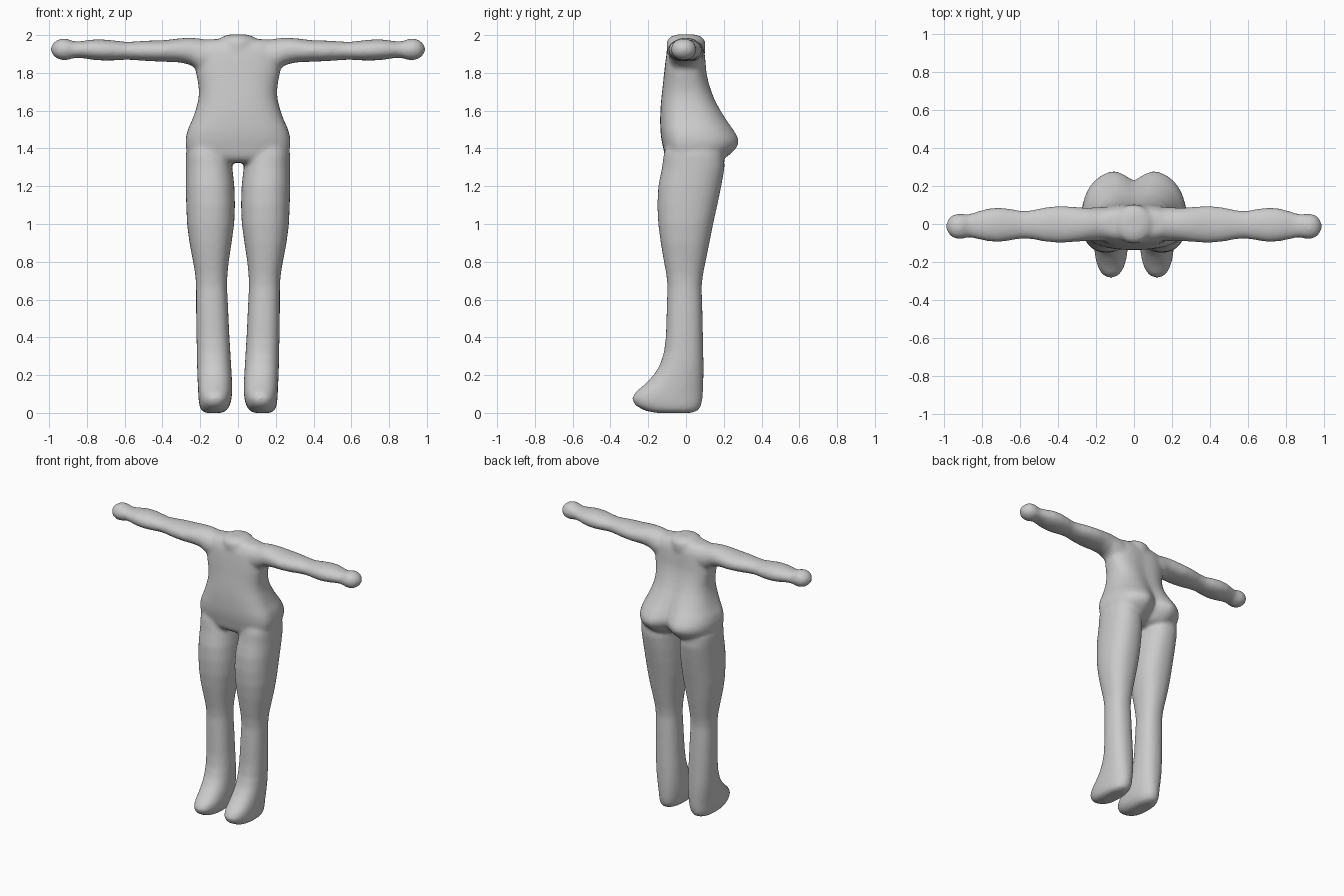
import bpy, bmesh, math
from mathutils import Vector

SIDES = 48
bm = bmesh.new()


def unit(t, n):
    """Point on a unit superellipse."""
    c, s = math.cos(t), math.sin(t)
    return (math.copysign(abs(c) ** (2 / n), c), math.copysign(abs(s) ** (2 / n), s))


def skin(rings):
    """Closed tube through a list of point rings."""
    loops = [[bm.verts.new(p) for p in ring] for ring in rings]
    for a, b in zip(loops, loops[1:]):
        for i in range(SIDES):
            j = (i + 1) % SIDES
            bm.faces.new((a[i], a[j], b[j], b[i]))
    bm.faces.new(loops[0][::-1])
    bm.faces.new(loops[-1])


def section(lo_u, hi_u, lo_v, hi_v, n):
    """Superellipse filling a rectangle."""
    cu, cv = (lo_u + hi_u) / 2, (lo_v + hi_v) / 2
    for i in range(SIDES):
        u, v = unit(2 * math.pi * i / SIDES, n)
        yield cu + u * (hi_u - lo_u) / 2, cv + v * (hi_v - lo_v) / 2


# Torso: height, half width, front, back, depth of the groove down the back
torso = [(1.325, .17, -.08, .15, .3), (1.345, .23, -.105, .215, .3),
         (1.37, .262, -.115, .25, .3), (1.40, .275, -.12, .28, .27),
         (1.43, .278, -.127, .293, .23), (1.46, .276, -.132, .288, .2),
         (1.50, .266, -.136, .262, .17), (1.55, .243, -.137, .225, .13),
         (1.60, .225, -.136, .192, .1), (1.65, .211, -.132, .163, .09),
         (1.70, .206, -.127, .142, .09), (1.75, .212, -.121, .125, .09),
         (1.80, .222, -.116, .113, .08), (1.87, .225, -.108, .106, .06),
         (1.92, .22, -.1, .1, .04), (1.96, .2, -.08, .08, 0), (1.978, .17, -.05, .05, 0)]
rings = []
for z, w, front, back, groove in torso:
    ring = []
    for i in range(SIDES):
        u, v = unit(2 * math.pi * i / SIDES, 2.6)
        x = u * w
        y = v * back * (1 - groove * math.exp(-(x / .06) ** 2)) if v > 0 else -v * front
        ring.append((x, y, z))
    rings.append(ring)
skin(rings)

# Neck stump
neck = [(1.85, .09), (1.93, .104), (1.965, .103), (1.985, .093), (1.998, .07), (2.004, .04)]
skin([[(x, y, z) for x, y in section(-r, r, -r, r, 2)] for z, r in neck])

# Leg and foot: height, inner, outer, front, back
leg = [(0, .085, .175, -.16, .03), (.012, .06, .195, -.22, .065), (.04, .042, .205, -.27, .082),
       (.075, .034, .209, -.288, .088), (.11, .031, .211, -.268, .09), (.15, .031, .213, -.22, .092),
       (.20, .033, .215, -.172, .093), (.25, .036, .217, -.14, .093), (.32, .04, .218, -.117, .092),
       (.40, .045, .22, -.107, .09), (.55, .052, .222, -.102, .087), (.67, .058, .222, -.098, .083),
       (.73, .056, .226, -.104, .09), (.80, .049, .238, -.117, .104), (.90, .034, .257, -.134, .124),
       (1.0, .02, .27, -.147, .144), (1.1, .016, .274, -.152, .166), (1.2, .019, .277, -.147, .187),
       (1.3, .03, .277, -.127, .205), (1.37, .05, .277, -.118, .2), (1.43, .08, .25, -.1, .17)]
# Arm: distance out, bottom, top, front, back
arm = [(.08, 1.82, 1.965, -.08, .08), (.16, 1.80, 1.975, -.09, .09), (.21, 1.81, 1.983, -.09, .088),
       (.25, 1.842, 1.987, -.09, .086), (.31, 1.856, 1.983, -.095, .09), (.39, 1.859, 1.973, -.101, .097),
       (.47, 1.862, 1.971, -.094, .088), (.54, 1.867, 1.967, -.08, .073), (.59, 1.87, 1.964, -.077, .069),
       (.65, 1.866, 1.971, -.087, .08), (.71, 1.865, 1.977, -.096, .088), (.77, 1.869, 1.977, -.092, .083),
       (.83, 1.879, 1.968, -.079, .065), (.87, 1.878, 1.967, -.07, .052), (.90, 1.868, 1.98, -.078, .054),
       (.93, 1.866, 1.984, -.08, .056), (.96, 1.876, 1.974, -.071, .047), (.98, 1.893, 1.957, -.05, .026),
       (.99, 1.91, 1.94, -.028, .004)]
for side in (-1, 1):
    skin([[(side * x, y, z) for x, y in section(a, b, f, k, 2.3)] for z, a, b, f, k in leg])
    skin([[(side * x, y, z) for y, z in section(f, k, a, b, 2.1)] for x, a, b, f, k in arm])

# Every closed tube must face outwards before fusing
bmesh.ops.recalc_face_normals(bm, faces=bm.faces)
mesh = bpy.data.meshes.new("body")
bm.to_mesh(mesh)
bm.free()
body = bpy.data.objects.new("body", mesh)
bpy.context.collection.objects.link(body)

grey = bpy.data.materials.new("light grey")
grey.diffuse_color = (.6, .6, .6, 1)
mesh.materials.append(grey)

# Fuse the parts into one skin and soften the joints
fuse = body.modifiers.new("fuse", 'REMESH')
fuse.mode = 'VOXEL'
fuse.voxel_size = .011
fuse.use_smooth_shade = True
soften = body.modifiers.new("soften", 'SMOOTH')
soften.factor = .5
soften.iterations = 14
